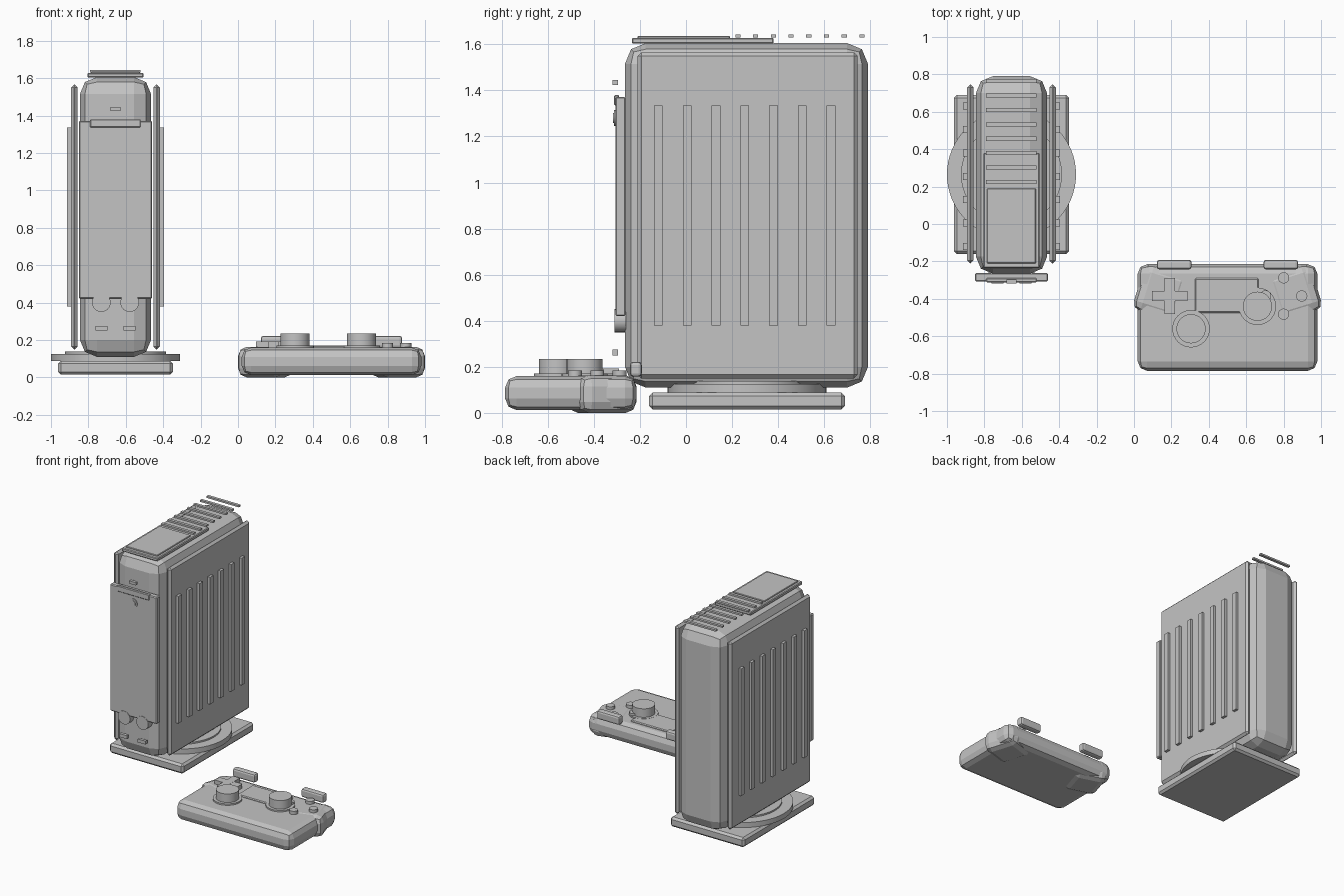
import bpy, math

cube = bpy.data.objects.get("Cube")
if cube:
    bpy.data.objects.remove(cube, do_unlink=True)

grey = bpy.data.materials.new("plain grey")
grey.use_nodes = True
colour = (0.55, 0.55, 0.55, 1)
grey.diffuse_color = colour
grey.node_tree.nodes["Principled BSDF"].inputs["Base Color"].default_value = colour


def finish(name, bevel, segments):
    ob = bpy.context.object
    ob.name = name
    ob.data.materials.append(grey)
    if bevel:
        mod = ob.modifiers.new("edge", "BEVEL")
        mod.width, mod.segments = bevel, segments
        mod.limit_method = "ANGLE"
    return ob


def box(name, x, y, z, bevel=0, segments=1, turn=0):
    """Box from (min, max) ranges."""
    spans = (x, y, z)
    bpy.ops.mesh.primitive_cube_add(size=1, location=[(a + b) / 2 for a, b in spans],
                                    rotation=(0, 0, turn))
    ob = bpy.context.object
    for v in ob.data.vertices:
        for i, (a, b) in enumerate(spans):
            v.co[i] *= b - a
    return finish(name, bevel, segments)


def disk(name, x, y, z, radius, depth, sides=32, bevel=0, front=False):
    bpy.ops.mesh.primitive_cylinder_add(vertices=sides, radius=radius, depth=depth,
                                        location=(x, y, z),
                                        rotation=(math.pi / 2 if front else 0, 0, 0))
    ob = finish(name, bevel, 1)
    bpy.ops.object.shade_smooth_by_angle()
    return ob


def around(c, half):
    return (c - half, c + half)


# Console
CX = -0.655
box("console_body", around(CX, 0.19), (-0.265, 0.79), (0.11, 1.605), 0.09, 2)
for side, tag in ((-1, "right"), (1, "left")):
    box(tag + "_side_panel", around(CX + side * 0.22, 0.018), (-0.21, 0.745), (0.15, 1.565), 0.016)
    for i in range(7):
        box(f"{tag}_rib_{i + 1}", around(CX + side * 0.246, 0.0125),
            around(-0.12 + i * 0.125, 0.019), (0.38, 1.335))

# Front door, button and ports
box("front_door", around(CX, 0.195), (-0.307, -0.262), (0.42, 1.372), 0.006)
box("door_lip", around(CX, 0.135), (-0.313, -0.29), (1.335, 1.38), 0.005)
disk("power_button_ring", CX, -0.306, 1.28, 0.034, 0.014, front=True)
disk("power_button", CX, -0.309, 1.28, 0.022, 0.016, front=True)
box("status_light", around(CX, 0.028), (-0.318, -0.296), (1.424, 1.445))
for side, tag in ((-1, "right"), (1, "left")):
    x = CX + side * 0.076
    disk(tag + "_port", x, -0.285, 0.4, 0.05, 0.05, 24, front=True)
    box(tag + "_socket", around(x, 0.032), (-0.318, -0.296), (0.25, 0.275))

# Top plate and vents
box("top_plate", around(CX, 0.15), (-0.235, 0.38), (1.603, 1.628), 0.005)
box("top_inset", around(CX, 0.13), (-0.21, 0.19), (1.62, 1.636), 0.003)
for i in range(8):
    box(f"top_vent_{i + 1}", around(CX, 0.135), around(0.225 + i * 0.077, 0.011), (1.63, 1.643))

# Stand
box("stand_base", around(CX, 0.307), (-0.16, 0.69), (0.015, 0.088), 0.015)
disk("stand_disk", CX, 0.265, 0.107, 0.345, 0.038, 64)
disk("stand_neck", CX, 0.265, 0.12, 0.27, 0.035, 64)

# Controller body
box("pad_body", (0.02, 0.98), (-0.785, -0.215), (0.012, 0.16), 0.05, 2)
for side, tag in ((-1, "right"), (1, "left")):
    x = 0.5 + side * 0.352
    box(tag + "_grip", around(x, 0.128), (-0.497, -0.233), (0, 0.163), 0.048, 2, side * 0.3)
    box(tag + "_shoulder_button", around(0.5 + side * 0.285, 0.093), (-0.243, -0.192),
        (0.157, 0.222), 0.014, 2)

# Controller face
box("pad_screen", (0.325, 0.665), (-0.475, -0.29), (0.15, 0.17), 0.006)
for tag, x, y in (("right", 0.305, -0.56), ("left", 0.66, -0.44)):
    disk(tag + "_stick_ring", x, y, 0.16, 0.1, 0.022)
    disk(tag + "_stick", x, y, 0.195, 0.078, 0.08)
DX, DY = 0.19, -0.385
box("direction_pad_across", around(DX, 0.095), around(DY, 0.028), (0.15, 0.192))
box("direction_pad_along", around(DX, 0.028), around(DY, 0.095), (0.15, 0.193))
for i in range(4):
    a = i * math.pi / 2
    disk(f"action_button_{i + 1}", 0.8 + 0.097 * math.cos(a), DY + 0.097 * math.sin(a),
         0.165, 0.03, 0.04, 16)
